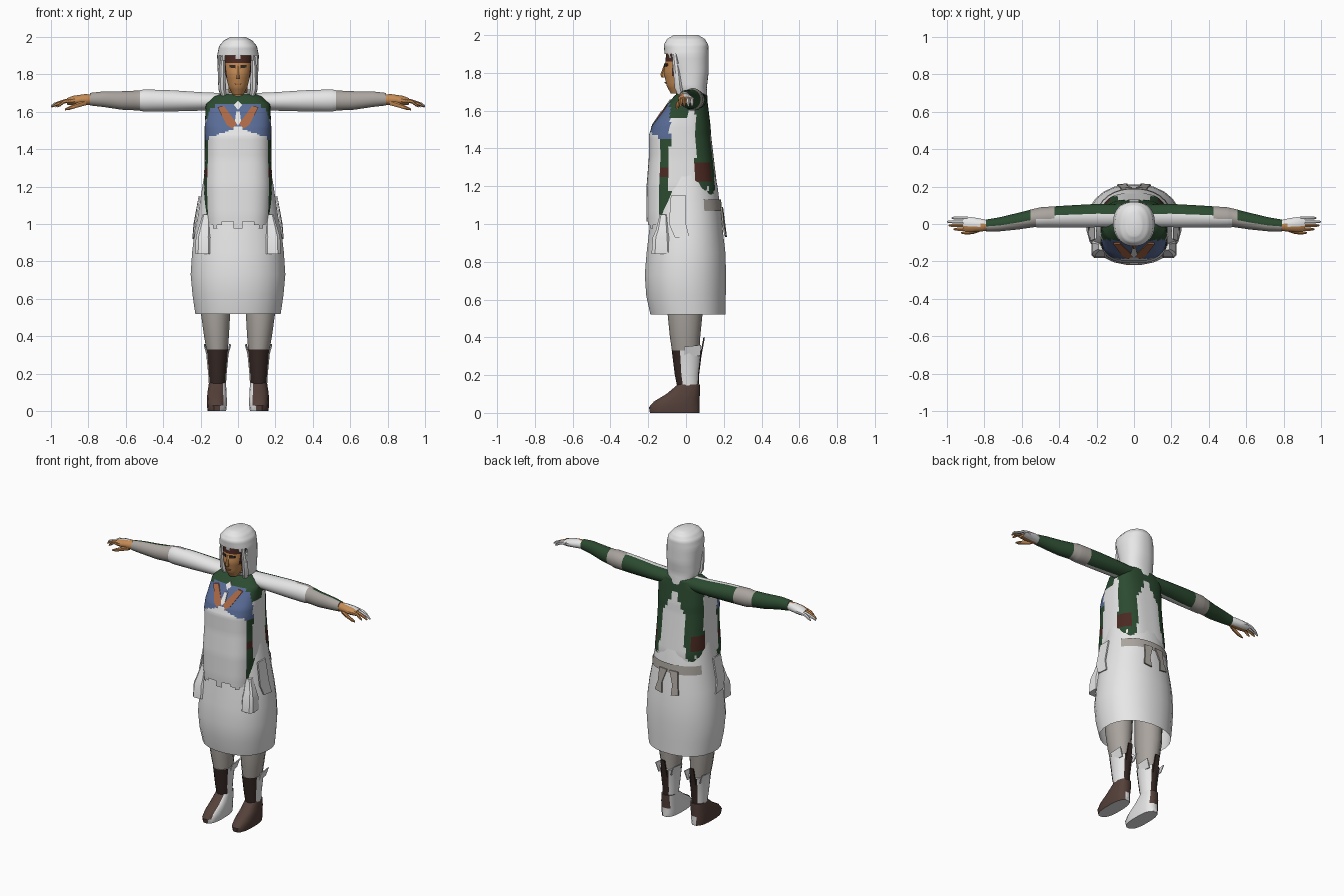
import bpy, bmesh, math
from mathutils import Vector

cube = bpy.data.objects.get("Cube")
if cube:
    bpy.data.objects.remove(cube, do_unlink=True)

COLOURS = {
    "white": (.80, .80, .80), "beige": (.40, .37, .34), "green": (.025, .07, .03),
    "blue": (.10, .15, .31), "rust": (.40, .14, .06), "skin": (.56, .26, .09),
    "dark_brown": (.038, .022, .018), "brown": (.09, .052, .042), "maroon": (.07, .022, .016),
}
MATS = {}
for key, rgb in COLOURS.items():
    m = bpy.data.materials.new(key)
    m.use_nodes = True
    m.diffuse_color = (*rgb, 1)
    bsdf = m.node_tree.nodes["Principled BSDF"]
    bsdf.inputs["Base Color"].default_value = (*rgb, 1)
    bsdf.inputs["Roughness"].default_value = .8
    MATS[key] = m


def finish(bm, name, paint, smooth=True):
    """Colour faces by a rule (None removes the face) and make the object."""
    bmesh.ops.recalc_face_normals(bm, faces=bm.faces)
    bm.normal_update()
    used, gone = [], []
    for f in bm.faces:
        key = paint if isinstance(paint, str) else paint(f.calc_center_median(), f.normal)
        if key is None:
            gone.append(f)
            continue
        if key not in used:
            used.append(key)
        f.material_index = used.index(key)
        f.smooth = smooth
    if gone:
        bmesh.ops.delete(bm, geom=gone, context="FACES")
    me = bpy.data.meshes.new(name)
    bm.to_mesh(me)
    bm.free()
    for key in used:
        me.materials.append(MATS[key])
    me.set_sharp_from_angle(angle=math.radians(40))
    ob = bpy.data.objects.new(name, me)
    bpy.context.collection.objects.link(ob)
    return ob


def loft(name, rings, paint, axis="z", segs=16, power=2, sub=1, caps=(True, True), side=1):
    """Skin rings (position, centre a, centre b, radius a, radius b) along an axis."""
    full = []
    for p, q in zip(rings, rings[1:]):
        full += [[u + (v - u) * i / sub for u, v in zip(p, q)] for i in range(sub)]
    full.append(rings[-1])
    bm = bmesh.new()
    loops = []
    for t, a, b, ra, rb in full:
        loop = []
        for i in range(segs):
            w = 2 * math.pi * (i + .5) / segs
            c, s = math.cos(w), math.sin(w)
            u = a + ra * math.copysign(abs(c) ** (2 / power), c)
            v = b + rb * math.copysign(abs(s) ** (2 / power), s)
            co = (u, v, t) if axis == "z" else (t, u, v)
            loop.append(bm.verts.new((co[0] * side, co[1], co[2])))
        loops.append(loop)
    for p, q in zip(loops, loops[1:]):
        for i in range(segs):
            j = (i + 1) % segs
            bm.faces.new((p[i], p[j], q[j], q[i]))
    if caps[0]:
        bm.faces.new(loops[0])
    if caps[1]:
        bm.faces.new(loops[-1])
    return finish(bm, name, paint)


def plate(name, pts, colour, back=(0, .008, 0)):
    """Thin slab from an outline, thickened along a vector."""
    bm = bmesh.new()
    f = bm.faces.new([bm.verts.new(p) for p in pts])
    ext = bmesh.ops.extrude_face_region(bm, geom=[f], use_keep_orig=True)
    moved = [v for v in ext["geom"] if isinstance(v, bmesh.types.BMVert)]
    bmesh.ops.translate(bm, verts=moved, vec=Vector(back))
    return finish(bm, name, colour, smooth=False)


# Skirt
loft("skirt", [(.52, 0, .01, .23, .20), (.62, 0, 0, .245, .212), (.73, 0, -.003, .255, .217),
               (.85, 0, 0, .247, .21), (.95, 0, 0, .235, .198), (1.05, 0, 0, .215, .188),
               (1.2, 0, 0, .192, .168), (1.3, 0, 0, .175, .145)],
     "white", segs=24, power=2.2, caps=(False, False))


# Bodice with tabard, green side bands and blue chest
def bodice_paint(c, n):
    x, y, z = abs(c.x), c.y, c.z
    if z < .97 + .045 * abs(math.sin(x * 26)):
        return None
    if y < -.085 and 1.52 - .4 * x < z < 1.64:
        return "blue"
    if z > 1.61:
        return "green"
    if y < -.085 or (y < 0 and z > 1.56):
        if x > .12 and -.14 < y and z > 1.05:
            return "maroon" if 1.24 < z < 1.31 else "green"
        return "white"
    if y > .05 and z > 1.1:
        inner = .085 + max(0, 1.3 - z) * .2 - max(0, z - 1.45) * .6
        if x > inner and (y < .115 or x < .15):
            return "maroon" if 1.22 < z < 1.32 and x > .13 else "green"
    return "white"


loft("bodice", [(.94, 0, -.025, .17, .18), (1.05, 0, -.025, .178, .185), (1.2, 0, -.022, .184, .187),
                (1.35, 0, -.025, .178, .172), (1.47, 0, -.032, .178, .165), (1.52, 0, -.025, .178, .155),
                (1.64, 0, .01, .172, .105), (1.68, 0, .025, .13, .085), (1.71, 0, .03, .06, .05)],
     bodice_paint, segs=64, power=3, sub=6, caps=(False, True))


# Chest trim and pendant, lying on the sloping chest
def on_chest(x, z):
    return (x, -.099 - (1.64 - z) * .68, z)


for s in (1, -1):
    plate("chest_trim", [on_chest(s * x, z) for x, z in
                         ((.11, 1.625), (.075, 1.63), (.005, 1.535), (.03, 1.51), (.06, 1.53))], "rust")
plate("collar_gem", [on_chest(x, z - .002) for x, z in
                     ((0, 1.66), (.022, 1.638), (0, 1.612), (-.022, 1.638))], "white", (0, .009, 0))
plate("pendant", [(x, y - .004, z) for x, y, z in (on_chest(*p) for p in
                  ((-.01, 1.6), (.01, 1.6), (.016, 1.55), (0, 1.525), (-.016, 1.55)))], "white")

# Back belt with hanging tails
loft("back_belt", [(1.07, 0, 0, .212, .192), (1.13, 0, 0, .207, .186)],
     lambda c, n: "beige" if c.y > .11 else None, segs=32, power=2.2, caps=(False, False))
for s in (1, -1):
    plate("belt_tail", [(s * .01, .196, 1.09), (s * .07, .192, 1.09), (s * .075, .2, 1.0),
                        (s * .09, .212, .94), (s * .035, .217, .93), (s * .04, .208, 1.0)], "beige", (0, -.009, 0))

# Hip pouches and side flaps
for s in (1, -1):
    loft("hip_pouch", [(.84, .185, -.13, .045, .055), (.93, .185, -.13, .042, .048),
                       (.97, .18, -.125, .035, .035), (1.05, .17, -.12, .02, .02)],
         "white", segs=8, power=4, side=s)
    plate("hip_flap", [(s * .21, -.08, 1.15), (s * .21, 0, 1.15), (s * .238, .0, 1.0),
                       (s * .244, .02, .92), (s * .242, -.06, .93), (s * .234, -.09, 1.0)],
          "white", (-s * .009, 0, 0))


# Legs, boots and feet
def boot_paint(c, n):
    if n.y > .75 or n.y < -.25:
        return "dark_brown"
    return "white"


def foot_paint(c, n):
    inner = n.x * math.copysign(1, c.x) < -.6
    heel = n.y > .8 and c.z < .06
    return "white" if n.z < -.5 or inner or heel else "brown"


for s in (1, -1):
    loft("leg", [(.3, .11, 0, .055, .07), (.4, .115, -.005, .068, .08), (.52, .12, -.005, .08, .092),
                 (.72, .12, 0, .085, .095)], "beige", segs=14, side=s)
    loft("boot_shaft", [(.12, .11, .012, .045, .055), (.2, .11, .005, .05, .065),
                        (.32, .11, .005, .062, .08), (.33, .11, .005, .064, .082)],
         boot_paint, segs=20, side=s)
    for inward in (1, -1):
        plate("boot_flare", [(s * (.11 + inward * .058), -.01, .3), (s * (.11 + inward * .073), -.01, .35),
                             (s * (.11 + inward * .07), .08, .36), (s * (.11 + inward * .05), .075, .3)],
              "white", (-s * inward * .006, 0, 0))
    plate("boot_heel_tab", [(s * .09, .078, .28), (s * .13, .078, .28), (s * .125, .1, .4), (s * .095, .1, .4)],
          "dark_brown", (0, -.008, 0))
    loft("foot", [(0, .113, -.06, .05, .133), (.03, .113, -.062, .054, .136), (.06, .113, -.05, .054, .122),
                  (.1, .112, -.015, .052, .09), (.15, .11, .015, .046, .06)],
         foot_paint, segs=16, power=2.6, side=s)


# Arms: sleeves, then hands with fingers and thumb
def sleeve_paint(c, n):
    x = abs(c.x)
    if x < .43:
        return "green" if n.y > .2 else "white"
    if x < .52:
        return "beige" if n.y > -.1 else "white"
    if x < .56:
        return "beige"
    return "green" if n.y > -.1 and x < .79 else "beige"


def hand_paint(c, n):
    return "white" if n.y > .25 or (n.z > .5 and c.y > -.005) else "skin"


for s in (1, -1):
    loft("sleeve", [(.08, .045, 1.655, .06, .045), (.2, .045, 1.655, .063, .05), (.35, .04, 1.658, .06, .057),
                    (.5, .035, 1.66, .055, .06), (.53, .033, 1.66, .05, .054), (.62, .015, 1.66, .045, .05),
                    (.72, -.002, 1.667, .038, .042), (.79, -.008, 1.667, .032, .034)],
         sleeve_paint, "x", 20, sub=4, side=s)
    loft("palm", [(.77, -.008, 1.665, .026, .028), (.82, -.006, 1.665, .036, .03),
                  (.88, -.002, 1.66, .042, .026), (.915, 0, 1.655, .038, .018)],
         hand_paint, "x", 12, sub=2, side=s)
    for i, tip in enumerate((.965, .99, 1.0, .975)):
        y = -.028 + i * .02
        loft("finger", [(.89, y, 1.662, .011, .012), (.93, y, 1.655, .01, .011),
                        (tip - .015, y, 1.638, .009, .009), (tip, y, 1.628, .004, .005)],
             "skin" if i < 2 else "white", "x", 6, side=s)
    loft("thumb", [(.81, -.025, 1.65, .012, .016), (.86, -.043, 1.635, .012, .014),
                   (.9, -.047, 1.62, .01, .011), (.925, -.047, 1.612, .004, .005)], "skin", "x", 8, side=s)

# Neck and face
loft("neck", [(1.64, 0, 0, .055, .055), (1.76, 0, 0, .05, .055)], "skin", segs=12)


def face_paint(c, n):
    return "maroon" if c.z > 1.865 or abs(c.x) > .06 else "skin"


loft("face", [(1.69, 0, -.05, .028, .03), (1.73, 0, -.043, .05, .06), (1.8, 0, -.04, .068, .078),
              (1.86, 0, -.035, .075, .075), (1.92, 0, -.02, .085, .085)],
     face_paint, segs=20, sub=4)
loft("nose", [(1.775, 0, -.115, .012, .014), (1.79, 0, -.118, .013, .018), (1.845, 0, -.108, .007, .008)],
     "skin", segs=6)
plate("mouth", [(-.02, -.113, 1.752), (.02, -.113, 1.752), (.012, -.112, 1.743), (-.012, -.112, 1.743)], "rust")
for s in (1, -1):
    plate("eye", [(s * .014, -.116, 1.832), (s * .046, -.102, 1.836), (s * .046, -.102, 1.85),
                  (s * .014, -.116, 1.85)], "dark_brown")


# Hood with a face opening
def hood_paint(c, n):
    edge = 1.885 + .02 * abs(math.sin(c.x * 40))
    return None if c.y < -.05 and c.z < edge else "white"


loft("hood", [(1.65, 0, .045, .085, .07), (1.72, 0, .025, .105, .085), (1.8, 0, .02, .108, .1),
              (1.9, 0, .003, .112, .117), (1.95, 0, 0, .102, .118), (1.98, 0, 0, .077, .1),
              (2.0, 0, 0, .04, .065)], hood_paint, segs=36, power=2.3, sub=4, caps=(False, True))
for s in (1, -1):
    loft("hood_lock", [(1.655, .07, -.02, .01, .012), (1.72, .085, -.04, .02, .022), (1.82, .085, -.05, .018, .02),
                       (1.9, .08, -.06, .012, .015)], "white", segs=8, side=s)
